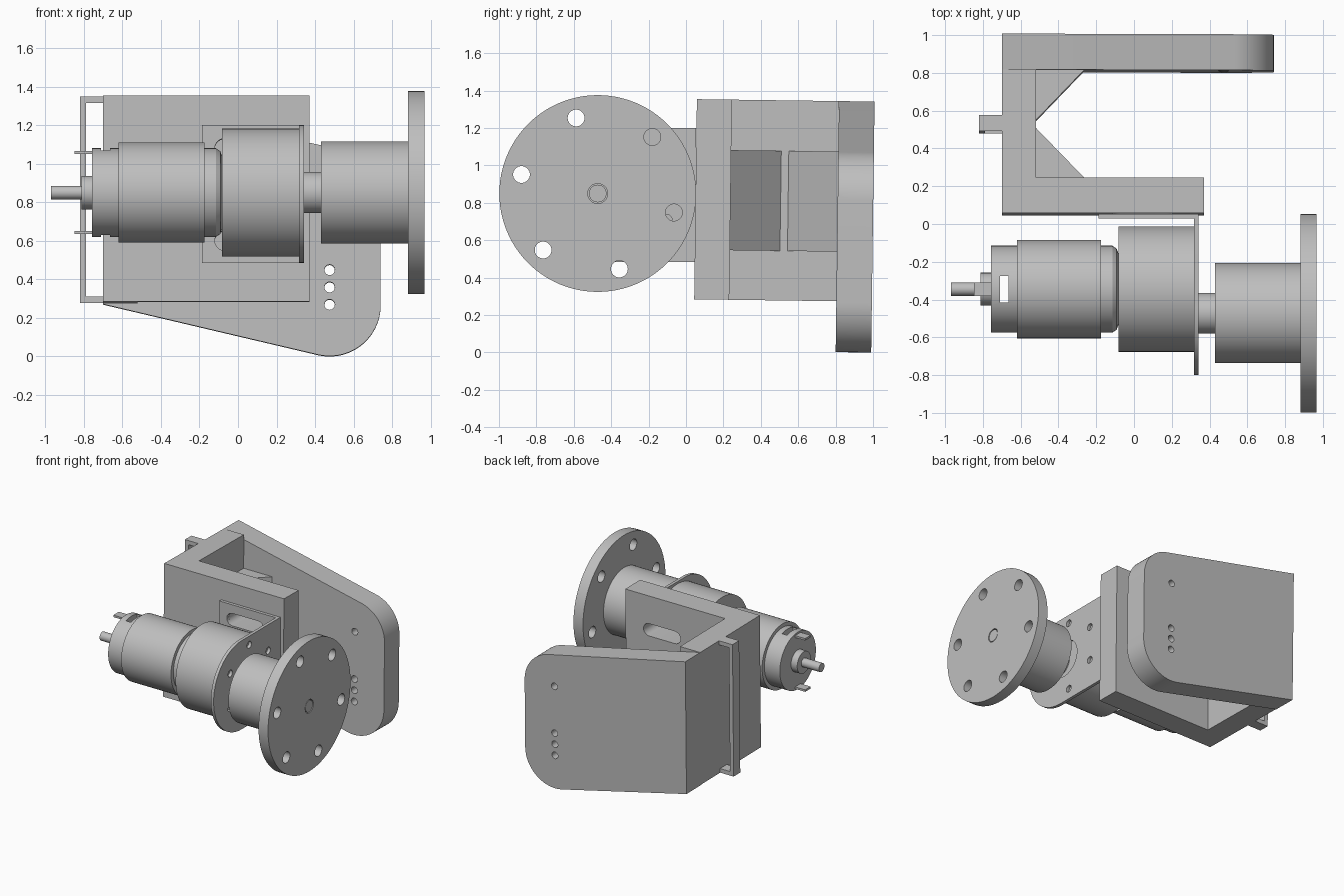
import bpy, bmesh, math
from mathutils import Matrix

cube = bpy.data.objects.get("Cube")
if cube:
    bpy.data.objects.remove(cube, do_unlink=True)

grey = bpy.data.materials.new("plain grey")
grey.use_nodes = True
grey.diffuse_color = (0.52, 0.52, 0.52, 1)
grey.node_tree.nodes["Principled BSDF"].inputs["Base Color"].default_value = (0.52, 0.52, 0.52, 1)


def arc(cx, cy, r, start, end, n=24):
    steps = [math.radians(start + (end - start) * i / n) for i in range(n + 1)]
    return [(cx + r * math.cos(a), cy + r * math.sin(a)) for a in steps]


def circle(cx, cy, r, n=48):
    return arc(cx, cy, r, 0, 360, n)[:-1]


def rect(a0, a1, b0, b1):
    return [(a0, b0), (a1, b0), (a1, b1), (a0, b1)]


def slot(a0, a1, b, r):
    return arc(a1 - r, b, r, -90, 90, 12) + arc(a0 + r, b, r, 90, 270, 12)


def place(axis, a, b, d):
    return {"x": (d, a, b), "y": (a, d, b), "z": (a, b, d)}[axis]


def prism(name, pts, lo, hi, axis):
    """Extrude a flat outline along one axis."""
    bm = bmesh.new()
    ends = [[bm.verts.new(place(axis, a, b, d)) for a, b in pts] for d in (lo, hi)]
    for ring in ends:
        bm.faces.new(ring)
    for i in range(len(pts)):
        j = (i + 1) % len(pts)
        bm.faces.new((ends[0][i], ends[0][j], ends[1][j], ends[1][i]))
    return finish(name, bm)


def turned(name, profile, y, z, n=64):
    """Solid of revolution along x from (x, radius) pairs."""
    bm = bmesh.new()
    rings = [[bm.verts.new((x, a, b)) for a, b in circle(y, z, r, n)] for x, r in profile]
    bm.faces.new(rings[0])
    bm.faces.new(rings[-1])
    for p, q in zip(rings, rings[1:]):
        for i in range(n):
            j = (i + 1) % n
            bm.faces.new((p[i], p[j], q[j], q[i]))
    return finish(name, bm)


def finish(name, bm):
    bmesh.ops.recalc_face_normals(bm, faces=bm.faces)
    mesh = bpy.data.meshes.new(name)
    bm.to_mesh(mesh)
    bm.free()
    mesh.materials.append(grey)
    ob = bpy.data.objects.new(name, mesh)
    bpy.context.collection.objects.link(ob)
    return ob


def select(ob):
    bpy.ops.object.select_all(action="DESELECT")
    ob.select_set(True)
    bpy.context.view_layer.objects.active = ob


def cut(ob, outlines, lo, hi, axis):
    for pts in outlines:
        cutter = prism("cutter", pts, lo, hi, axis)
        mod = ob.modifiers.new("cut", "BOOLEAN")
        mod.operation = "DIFFERENCE"
        mod.solver = "EXACT"
        mod.object = cutter
        select(ob)
        bpy.ops.object.modifier_apply(modifier=mod.name)
        bpy.data.objects.remove(cutter, do_unlink=True)


AXIS_Z = 0.85
MOTOR_Y, OUT_Y = -0.345, -0.472

# Mounting bracket: front wall and web, leaning very slightly
wall = prism("front_wall", rect(-0.70, 0.37, 0.04, 0.227), 0.285, 1.355, "z")
slots = [slot(-0.12, 0.21, z, 0.05) for z in (0.60, 1.08)]
cut(wall, slots, 0, 0.3, "y")
web = prism("web", rect(-0.70, -0.52, 0.227, 0.80), 0.285, 1.355, "z")

# Sloping back plate with rounded end and adjustment holes
outline = [(-0.70, 1.355), (-0.70, 0.282)]
outline += arc(0.475, 0.278, 0.265, 257, 360) + arc(0.475, 0.825, 0.265, 0, 77)
plate = prism("back_plate", outline, 0.80, 0.99, "y")
cut(plate, [circle(0.475, z, 0.027, 24) for z in (0.28, 0.37, 0.46, 0.84)], 0.7, 1.1, "y")

# Corner gussets
bracket = [wall, web, plate]
for name, y, tip in (("front_gusset", 0.227, 0.495), ("back_gusset", 0.805, 0.535)):
    bracket.append(prism(name, [(-0.52, y), (-0.26, y), (-0.52, tip)], 0.55, 1.085, "z"))

# Strap loop on the outside of the web
loop = [(-0.70, 0.285), (-0.82, 0.285), (-0.82, 1.355), (-0.70, 1.355),
        (-0.70, 1.322), (-0.788, 1.322), (-0.788, 0.318), (-0.70, 0.318)]
bracket.append(prism("strap_loop", loop, 0.475, 0.56, "y"))
for ob in bracket:
    ob.data.transform(Matrix.Rotation(-0.0135, 4, "X"))

# Motor mount: wall leaf and round-ended face leaf
leaf = prism("mount_wall_leaf", rect(-0.187, 0.342, 0.485, 1.20), 0.028, 0.053, "y")
cut(leaf, slots, 0, 0.1, "y")
face = prism("mount_face_leaf", [(0.053, 0.485), (0.053, 1.20)]
             + arc(-0.442, 0.8425, 0.3575, 90, 270, 32), 0.317, 0.342, "x")
screw_holes = [(MOTOR_Y + 0.28 * math.cos(a), AXIS_Z + 0.28 * math.sin(a))
               for a in (math.radians(30 + 60 * i) for i in range(6))]
cut(face, [circle(a, b, 0.028, 20) for a, b in screw_holes], 0.2, 0.4, "x")
cut(face, [circle(-0.40, AXIS_Z, 0.15)], 0.2, 0.4, "x")

# Gear motor
gearbox = turned("gearbox", [(-0.083, 0.332), (0.317, 0.332)], MOTOR_Y, AXIS_Z)
can = turned("motor_can", [(-0.62, 0.26), (-0.175, 0.26)], MOTOR_Y, AXIS_Z)
neck = turned("motor_neck", [(-0.18, 0.23), (-0.115, 0.23), (-0.092, 0.215), (-0.083, 0.19)],
              MOTOR_Y, AXIS_Z)
cap = turned("motor_rear_cap", [(-0.757, 0.23), (-0.61, 0.23)], MOTOR_Y, AXIS_Z)
cut(cap, [rect(-0.71, -0.665, MOTOR_Y - 0.07, MOTOR_Y + 0.07)], 0.4, 1.3, "z")
boss = turned("rear_boss", [(-0.812, 0.087), (-0.75, 0.087)], MOTOR_Y, AXIS_Z)
shaft = turned("rear_shaft", [(-0.97, 0.035), (-0.80, 0.035)], MOTOR_Y, AXIS_Z, 32)
for name, z in (("lower_terminal", 0.643), ("upper_terminal", 1.057)):
    prism(name, rect(-0.847, -0.75, -0.38, -0.31), z - 0.008, z + 0.008, "z")

# Output shaft, hub and flange
collar = turned("output_collar", [(0.31, 0.107), (0.44, 0.107)], OUT_Y, AXIS_Z)
hub = turned("hub", [(0.43, 0.265), (0.89, 0.265)], OUT_Y, AXIS_Z)
flange = turned("flange", [(0.882, 0.526), (0.967, 0.526)], OUT_Y, AXIS_Z, 96)
bolts = [(OUT_Y + 0.42 * math.cos(a), AXIS_Z + 0.42 * math.sin(a))
         for a in (math.radians(46 + 60 * i) for i in range(6))]
cut(flange, [circle(a, b, 0.045, 32) for a, b in bolts], 0.8, 1.1, "x")
cut(flange, [circle(OUT_Y, AXIS_Z, 0.053, 32)], 0.8, 1.1, "x")
tip = turned("output_shaft", [(0.87, 0.047), (0.965, 0.047)], OUT_Y, AXIS_Z, 32)

for ob in list(bpy.context.collection.objects):
    if ob.type == "MESH" and grey.name in ob.data.materials:
        select(ob)
        bpy.ops.object.shade_smooth_by_angle(angle=math.radians(30))
